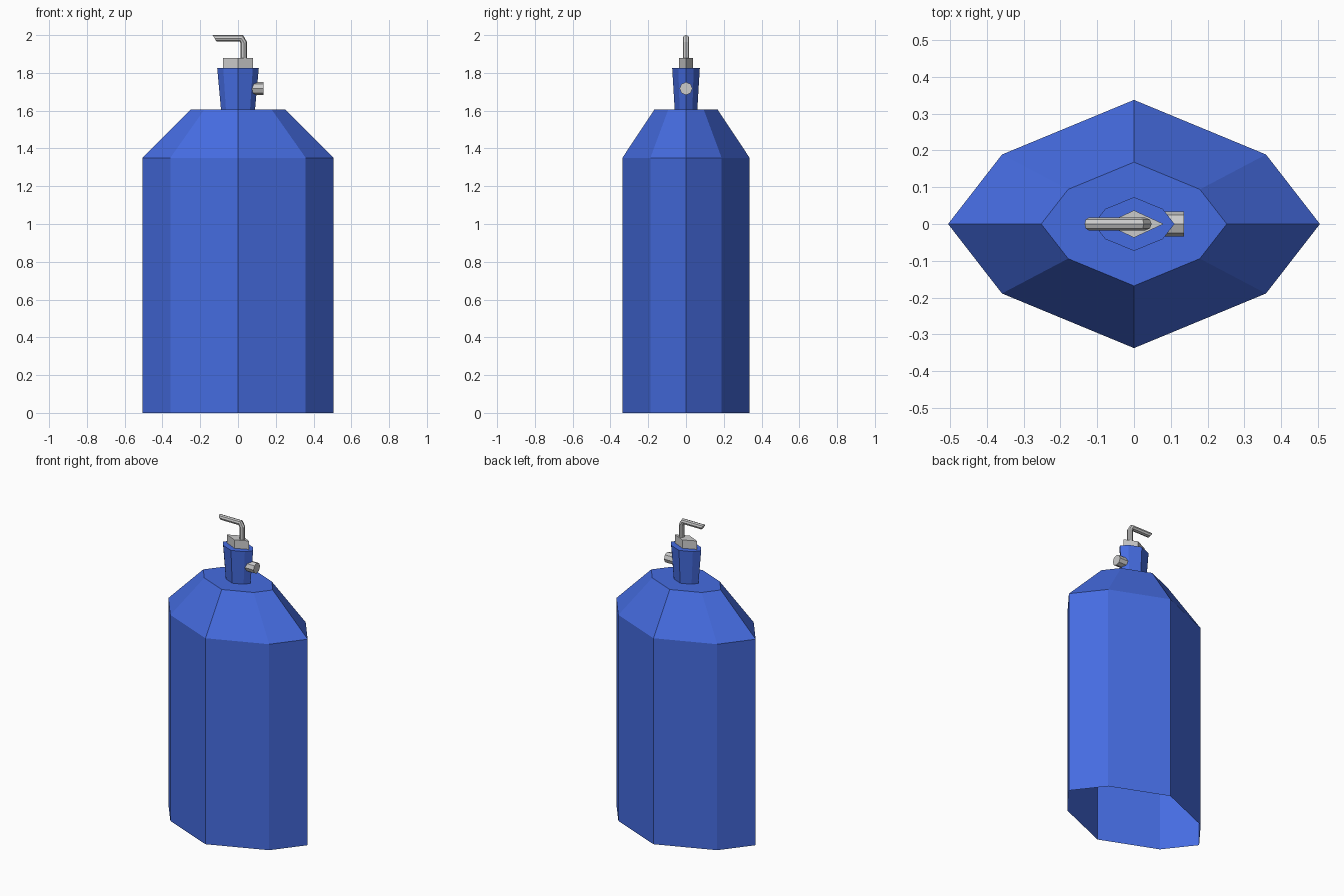
import bpy
from math import sin, cos, pi
from mathutils import Vector

if "Cube" in bpy.data.objects:
    bpy.data.objects.remove(bpy.data.objects["Cube"])


def loft(name, rings, mat=None, cap_start=True, cap_end=True):
    """Skin a list of equal-length vertex rings with flat quads."""
    n = len(rings[0])
    verts = [v for r in rings for v in r]
    faces = [(k * n + i, k * n + (i + 1) % n, (k + 1) * n + (i + 1) % n, (k + 1) * n + i)
             for k in range(len(rings) - 1) for i in range(n)]
    if cap_start:
        faces.append(tuple(reversed(range(n))))
    if cap_end:
        faces.append(tuple(range(len(verts) - n, len(verts))))
    mesh = bpy.data.meshes.new(name)
    mesh.from_pydata(verts, [], faces)
    obj = bpy.data.objects.new(name, mesh)
    bpy.context.collection.objects.link(obj)
    if mat:
        mesh.materials.append(mat)
    return obj


def oval(rx, ry, z):
    """Flattened eight-sided section."""
    quarter = [(1, 0), (0.71, 0.56), (0, 1), (-0.71, 0.56)]
    pts = quarter + [(-x, -y) for x, y in quarter]
    return [(rx * x, ry * y, z) for x, y in pts]


def tube_ring(centre, across, r, sides=8):
    """Ring spanned by the y axis and a second (possibly mitred) axis in xz."""
    c, a = Vector(centre), Vector((across[0], 0, across[1]))
    return [c + a * (r * cos(2 * pi * i / sides)) + Vector((0, r * sin(2 * pi * i / sides), 0))
            for i in range(sides)]


blue = bpy.data.materials.new("blue_paint")
blue.diffuse_color = (0.06, 0.15, 0.75, 1)
blue.use_nodes = True
blue.node_tree.nodes["Principled BSDF"].inputs["Base Color"].default_value = blue.diffuse_color

# Tank shell with open base, sloped shoulder and flared neck
loft("tank_body", [
    oval(0.505, 0.337, 0),
    oval(0.505, 0.337, 1.35),
    oval(0.252, 0.168, 1.605),
    oval(0.09, 0.06, 1.605),
    oval(0.11, 0.073, 1.825),
], blue, cap_start=False)

# Diamond-shaped collar on the neck
loft("valve_collar", [[(0.08, 0, z), (0, 0.037, z), (-0.08, 0, z), (0, -0.037, z)]
                      for z in (1.82, 1.88)])

# Side outlet
loft("side_outlet", [tube_ring((x, 0, 1.717), (0, -1), 0.034) for x in (0.06, 0.136)])

# Bent lever handle with a slanted tip
loft("lever_handle", [
    tube_ring((0.031, 0, 1.875), (1, 0), 0.017),
    tube_ring((0.031, 0, 1.961), (1, 0.15), 0.017),
    tube_ring((0.018, 0, 1.983), (0.5, 1), 0.017),
    tube_ring((-0.124, 0, 1.983), (-0.6, 1), 0.017),
])
